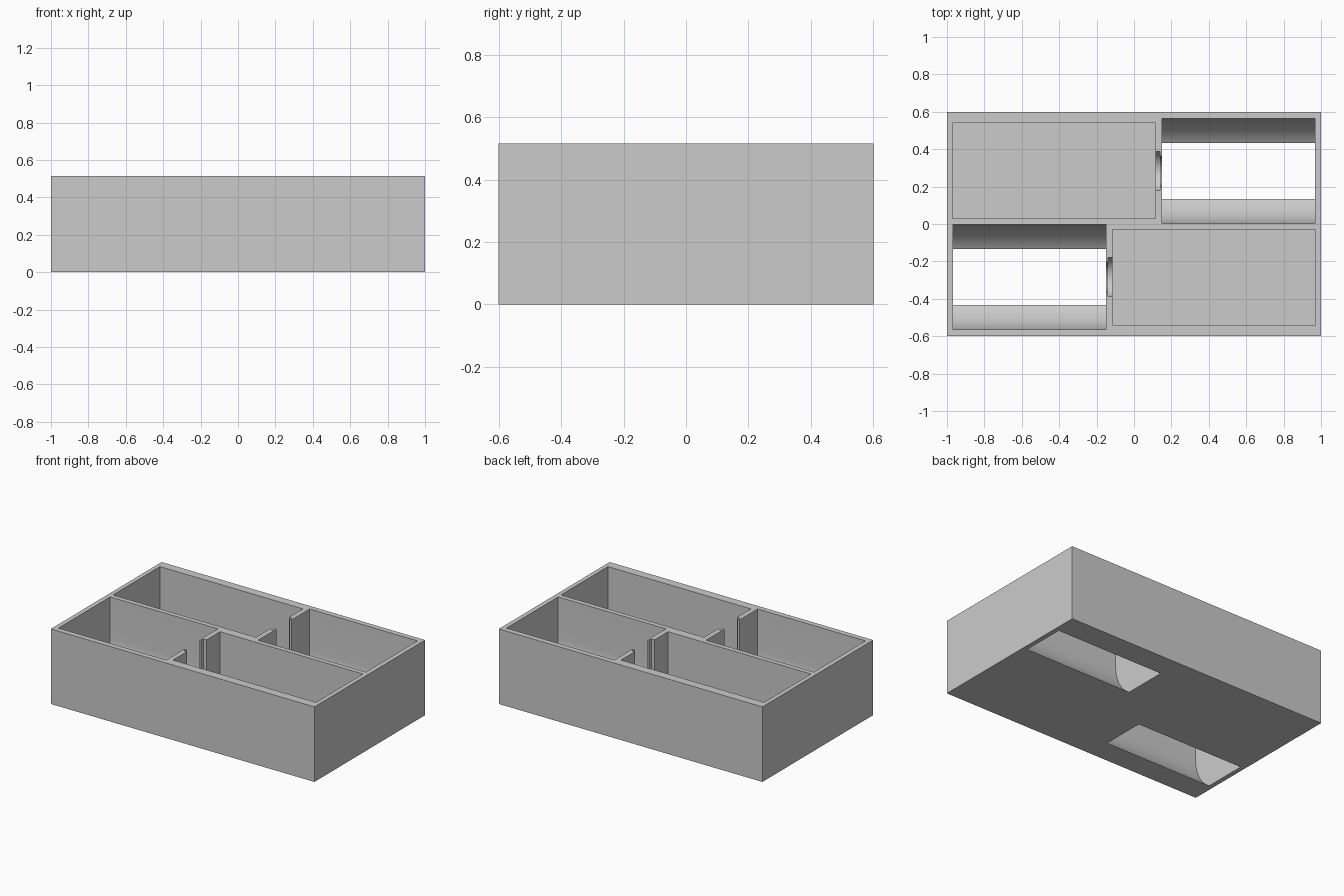
import bpy, bmesh, math
from mathutils import Matrix

cube = bpy.data.objects.get("Cube")
if cube:
    bpy.data.objects.remove(cube, do_unlink=True)

HEIGHT = 0.515
AXIS_Y, AXIS_Z = 0.283, 0.236   # shared axis of trough and notch
TOP = HEIGHT + 0.1

grey = bpy.data.materials.new("plain grey")
grey.use_nodes = True
COLOUR = (0.6, 0.6, 0.6, 1)
grey.diffuse_color = COLOUR
grey.node_tree.nodes["Principled BSDF"].inputs["Base Color"].default_value = COLOUR


def prism(name, x0, x1, profile, turn=0.0):
    """Extrude a (y, z) profile from x0 to x1, then turn it about the z axis."""
    bm = bmesh.new()
    face = bm.faces.new([bm.verts.new((x0, y, z)) for y, z in profile])
    out = bmesh.ops.extrude_face_region(bm, geom=[face])
    moved = [v for v in out["geom"] if isinstance(v, bmesh.types.BMVert)]
    bmesh.ops.translate(bm, verts=moved, vec=(x1 - x0, 0, 0))
    bmesh.ops.recalc_face_normals(bm, faces=bm.faces)
    bm.transform(Matrix.Rotation(turn, 4, "Z"))
    mesh = bpy.data.meshes.new(name)
    bm.to_mesh(mesh)
    bm.free()
    mesh.materials.append(grey)
    obj = bpy.data.objects.new(name, mesh)
    bpy.context.collection.objects.link(obj)
    return obj


def rect(y0, y1, z0, z1):
    return [(y0, z0), (y1, z0), (y1, z1), (y0, z1)]


def u_shape(radius, steps=48):
    """Half-round bottom with straight sides up through the top."""
    arc = [(AXIS_Y + radius * math.cos(a), AXIS_Z + radius * math.sin(a))
           for a in (math.pi + math.pi * i / steps for i in range(steps + 1))]
    return arc + [(AXIS_Y + radius, TOP), (AXIS_Y - radius, TOP)]


# Solid tray block
tray = prism("tray", -1, 1, rect(-0.6, 0.6, 0, HEIGHT))

# Each half has a pocket, a round trough open through the floor and a stepped notch
cuts = [
    ("pocket_cutter", -0.97, 0.115, rect(0.03, 0.54, 0.03, TOP)),
    ("trough_cutter", 0.15, 0.968, u_shape(0.28)),
    ("wide_notch_cutter", 0.08, 0.138, u_shape(0.105)),
    ("narrow_notch_cutter", 0.12, 0.2, u_shape(0.08)),
]
bpy.context.view_layer.objects.active = tray
for turn in (0, math.pi):
    for name, x0, x1, profile in cuts:
        cutter = prism(name, x0, x1, profile, turn)
        cutter.hide_render = True
        mod = tray.modifiers.new(name, "BOOLEAN")
        mod.operation = "DIFFERENCE"
        mod.solver = "EXACT"
        mod.object = cutter
        bpy.ops.object.modifier_apply(modifier=mod.name)
        bpy.data.objects.remove(cutter, do_unlink=True)

# Smooth the round walls, keep the corners crisp
bpy.ops.object.select_all(action="DESELECT")
tray.select_set(True)
bpy.ops.object.shade_smooth_by_angle(angle=math.radians(30))
